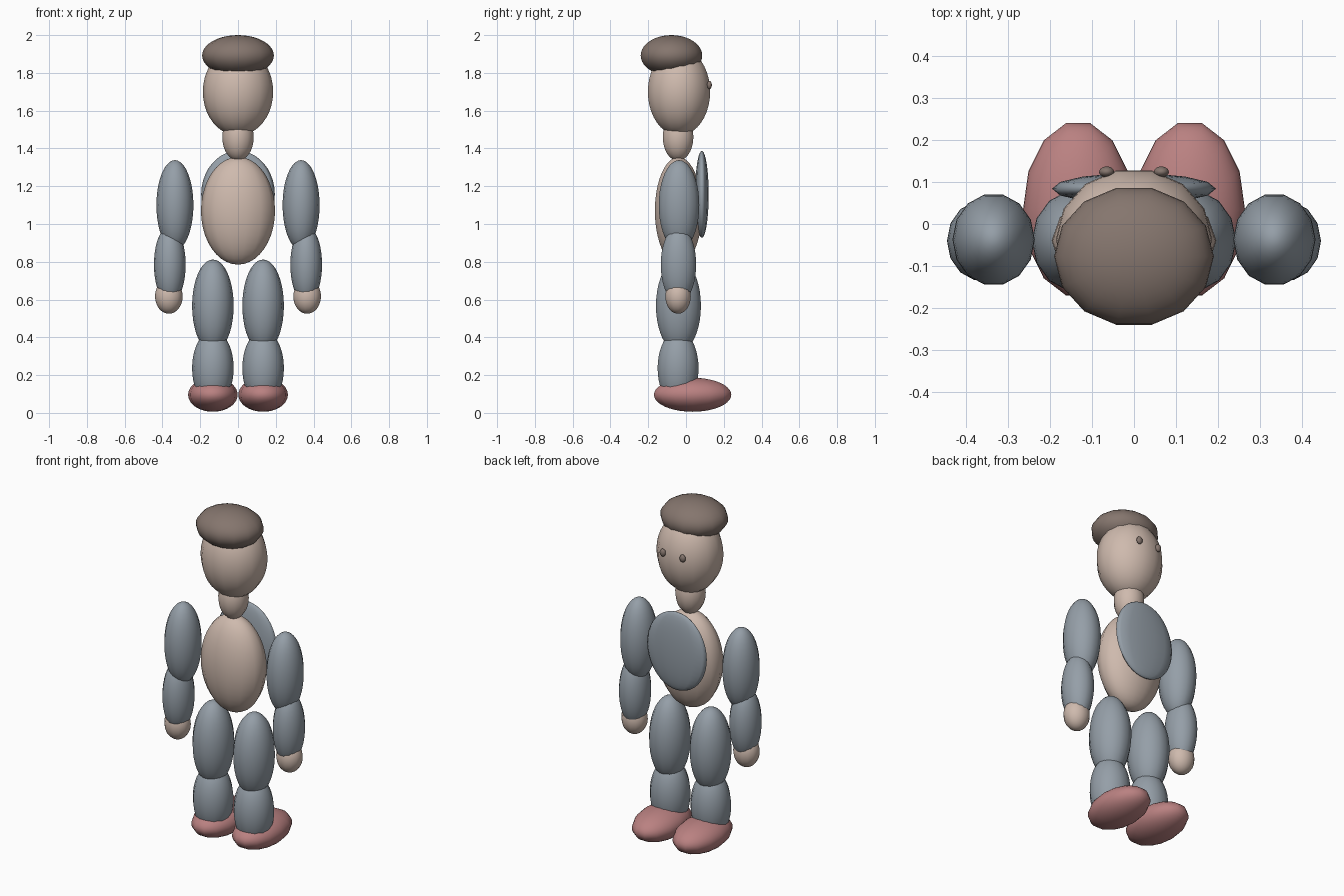
import bpy, bmesh, math
from mathutils import Matrix

if "Cube" in bpy.data.objects:
    bpy.data.objects.remove(bpy.data.objects["Cube"])


def colour(name, rgb):
    m = bpy.data.materials.new(name)
    m.diffuse_color = (*rgb, 1)
    m.use_nodes = True
    m.node_tree.nodes["Principled BSDF"].inputs["Base Color"].default_value = m.diffuse_color
    return m


skin = colour("skin", (0.62, 0.49, 0.42))
cloth = colour("grey_blue_cloth", (0.30, 0.345, 0.39))
brown = colour("brown_hair", (0.235, 0.18, 0.155))
red = colour("red_shoe", (0.49, 0.22, 0.22))


def ellipsoid(name, centre, radii, mat):
    """Smooth 14-sided ellipsoid with corners on the x axis."""
    mesh = bpy.data.meshes.new(name)
    bm = bmesh.new()
    bmesh.ops.create_uvsphere(bm, u_segments=14, v_segments=20, radius=1,
                              matrix=Matrix.Rotation(math.pi / 2, 4, 'Z'))
    bmesh.ops.scale(bm, vec=radii, verts=bm.verts)
    for f in bm.faces:
        f.smooth = True
    bm.to_mesh(mesh)
    bm.free()
    mesh.materials.append(mat)
    ob = bpy.data.objects.new(name, mesh)
    ob.location = centre
    bpy.context.collection.objects.link(ob)
    return ob


# Head, body and back plate
ellipsoid("torso", (0, -0.04, 1.07), (0.196, 0.128, 0.285), skin)
ellipsoid("neck", (0, -0.042, 1.46), (0.083, 0.083, 0.125), skin)
ellipsoid("head", (0, -0.037, 1.70), (0.186, 0.169, 0.232), skin)
ellipsoid("hair", (0, -0.077, 1.892), (0.19, 0.167, 0.108), brown)
ellipsoid("back_plate", (0, 0.084, 1.157), (0.195, 0.037, 0.23), cloth)

# Limbs and eyes, one set per side
for side, s in (("left", -1), ("right", 1)):
    ellipsoid(side + "_eye", (s * 0.065, 0.124, 1.736), (0.018, 0.013, 0.022), brown)
    ellipsoid(side + "_upper_arm", (s * 0.334, -0.037, 1.10), (0.098, 0.11, 0.238), cloth)
    ellipsoid(side + "_forearm", (s * 0.361, -0.04, 0.785), (0.084, 0.096, 0.205), cloth)
    ellipsoid(side + "_hand", (s * 0.366, -0.042, 0.617), (0.073, 0.069, 0.092), skin)
    ellipsoid(side + "_thigh", (s * 0.133, -0.04, 0.567), (0.11, 0.122, 0.245), cloth)
    ellipsoid(side + "_shin", (s * 0.133, -0.042, 0.237), (0.11, 0.111, 0.20), cloth)
    ellipsoid(side + "_shoe", (s * 0.133, 0.035, 0.096), (0.131, 0.21, 0.09), red)
